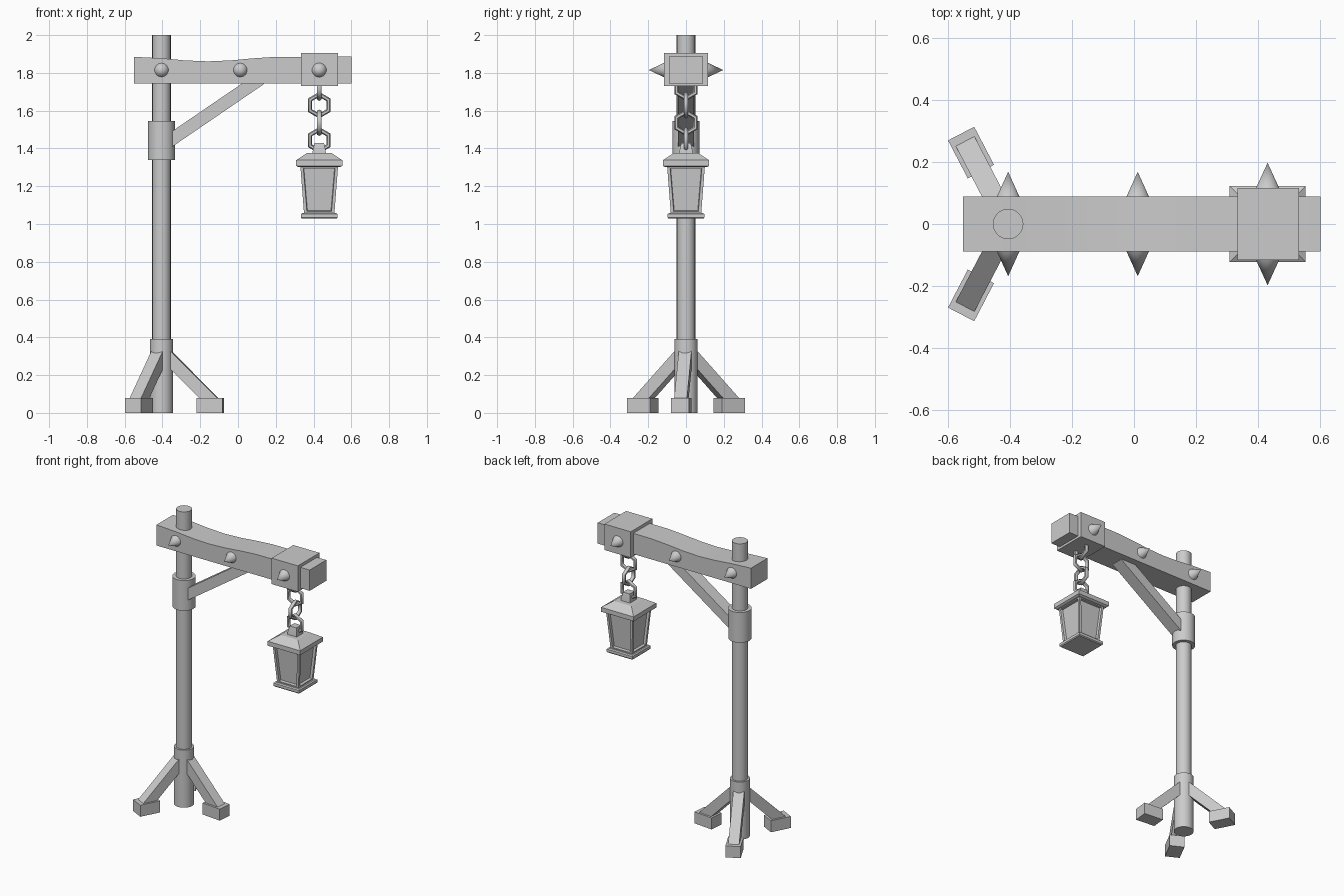
import bpy, bmesh, math
from mathutils import Vector, Matrix

if "Cube" in bpy.data.objects:
    bpy.data.objects.remove(bpy.data.objects["Cube"])

PX = -0.405   # post axis
LX = 0.43     # lantern axis


def finish(name, bm, angle=30):
    bmesh.ops.recalc_face_normals(bm, faces=bm.faces[:])
    me = bpy.data.meshes.new(name)
    bm.to_mesh(me)
    bm.free()
    ob = bpy.data.objects.new(name, me)
    bpy.context.collection.objects.link(ob)
    bpy.ops.object.select_all(action='DESELECT')
    ob.select_set(True)
    bpy.context.view_layer.objects.active = ob
    bpy.ops.object.shade_smooth_by_angle(angle=math.radians(angle))
    return ob


def tube(name, x, r, z0, z1, sides=20):
    bm = bmesh.new()
    bmesh.ops.create_cone(bm, cap_ends=True, segments=sides, radius1=r, radius2=r, depth=z1 - z0,
                          matrix=Matrix.Translation((x, 0, (z0 + z1) / 2)))
    return finish(name, bm)


def box(name, size, matrix, bevel=0.0):
    bm = bmesh.new()
    bmesh.ops.create_cube(bm, size=1, matrix=matrix @ Matrix.Diagonal((*size, 1)))
    if bevel:
        bmesh.ops.bevel(bm, geom=bm.edges[:], offset=bevel, segments=1, affect='EDGES')
    return finish(name, bm)


def strut(name, a, b, width, height, base=Matrix()):
    # rectangular bar between two points of the xz plane
    a, b = Vector((a[0], 0, a[1])), Vector((b[0], 0, b[1]))
    d = b - a
    m = base @ Matrix.Translation((a + b) / 2) @ Matrix.Rotation(-math.atan2(d.z, d.x), 4, 'Y')
    return box(name, (d.length, width, height), m)


def square_stack(bm, profile):
    # square rings (half width, z) lofted upwards, capped; returns side faces
    rings = [[bm.verts.new((LX + sx * h, sy * h, z))
              for sx, sy in ((-1, -1), (1, -1), (1, 1), (-1, 1))] for h, z in profile]
    sides = []
    for r0, r1 in zip(rings, rings[1:]):
        for i in range(4):
            j = (i + 1) % 4
            sides.append(bm.faces.new((r0[i], r0[j], r1[j], r1[i])))
    bm.faces.new(rings[0][::-1])
    bm.faces.new(rings[-1])
    return sides


# Post with collars
tube("post", PX, 0.049, 0.0, 2.0)
tube("base_collar", PX, 0.062, 0.0, 0.39)
tube("brace_collar", PX, 0.072, 1.34, 1.545)

# Three splayed legs with block feet
for i, deg in enumerate((-5.5, 117.5, -117.5)):
    spin = Matrix.Translation((PX, 0, 0)) @ Matrix.Rotation(math.radians(deg), 4, 'Z')
    strut(f"leg_{i + 1}", (0.02, 0.31), (0.30, 0.03), 0.068, 0.068, spin)
    box(f"foot_{i + 1}", (0.138, 0.095, 0.078), spin @ Matrix.Translation((0.259, 0, 0.039)))

# Diagonal brace
strut("brace", (-0.40, 1.415), (0.12, 1.77), 0.085, 0.068)

# Beam with a wavy, worn top edge
bm = bmesh.new()
rings = []
for x, top in ((-0.55, 1.885), (-0.40, 1.877), (-0.28, 1.866), (-0.16, 1.861),
               (-0.04, 1.866), (0.08, 1.877), (0.20, 1.885), (0.60, 1.886)):
    rings.append([bm.verts.new((x, y, z)) for y, z in
                  ((-0.089, 1.745), (0.089, 1.745), (0.089, top), (-0.089, top))])
for a, b in zip(rings, rings[1:]):
    for i in range(4):
        j = (i + 1) % 4
        bm.faces.new((a[i], a[j], b[j], b[i]))
bm.faces.new(rings[0])
bm.faces.new(rings[-1])
finish("beam", bm)

# Iron band round the beam end
box("beam_band", (0.197, 0.232, 0.176), Matrix.Translation((LX + 0.002, 0, 1.818)))

# Pointed studs on both faces
for i, (x, y0, y1) in enumerate(((PX, 0.08, 0.168), (0.012, 0.08, 0.168), (LX, 0.11, 0.197))):
    for side, tag in ((-1, "front"), (1, "back")):
        bm = bmesh.new()
        m = Matrix.Translation((x, side * (y0 + y1) / 2, 1.815)) @ \
            Matrix.Rotation(-side * math.pi / 2, 4, 'X')
        bmesh.ops.create_cone(bm, cap_ends=True, segments=14, radius1=0.041, radius2=0,
                              depth=y1 - y0, matrix=m)
        finish(f"stud_{tag}_{i + 1}", bm, 50)

# Chain of hexagonal links, alternately turned
for k in range(4):
    bm = bmesh.new()
    turn = Matrix.Translation((LX, 0, 1.722 - 0.093 * k)) @ \
        Matrix.Rotation(math.pi / 2 * ((k + 1) % 2), 4, 'Z')
    loops = []
    for i in range(6):
        a = math.radians(30 + 60 * i)
        out = Vector((math.cos(a), 0, math.sin(a)))
        loop = []
        for j in range(6):
            t = math.tau * j / 6
            p = out * (0.057 + 0.013 * math.cos(t)) + Vector((0, 0.013 * math.sin(t), 0))
            loop.append(bm.verts.new(turn @ p))
        loops.append(loop)
    for i in range(6):
        a, b = loops[i], loops[(i + 1) % 6]
        for j in range(6):
            n = (j + 1) % 6
            bm.faces.new((a[j], a[n], b[n], b[j]))
    finish(f"chain_link_{k + 1}", bm, 61)

# Lantern body: tapered box with recessed panes
bm = bmesh.new()
panes = square_stack(bm, ((0.080, 1.05), (0.100, 1.31)))
bmesh.ops.recalc_face_normals(bm, faces=bm.faces[:])
bmesh.ops.inset_individual(bm, faces=panes, thickness=0.022, depth=0)
bmesh.ops.inset_individual(bm, faces=panes, thickness=0.004, depth=-0.016)
finish("lantern_body", bm)

# Lantern base plate, roof and finial
for name, profile in (
        ("lantern_base", ((0.092, 1.028), (0.097, 1.034), (0.097, 1.052), (0.090, 1.058))),
        ("lantern_roof", ((0.112, 1.302), (0.122, 1.308), (0.122, 1.338), (0.066, 1.375))),
        ("lantern_finial", ((0.036, 1.36), (0.034, 1.39), (0.025, 1.43)))):
    bm = bmesh.new()
    square_stack(bm, profile)
    finish(name, bm)
